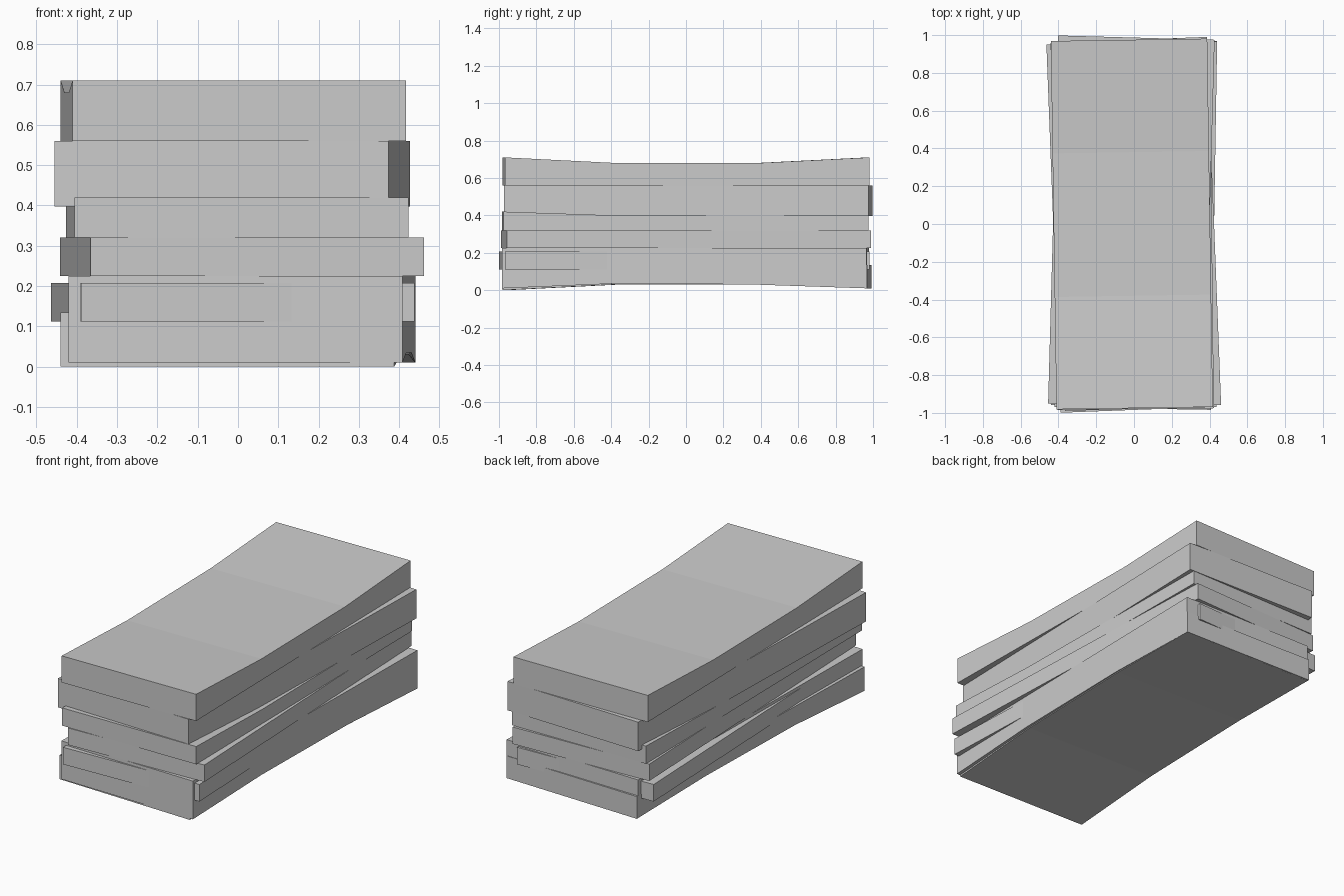
import bpy
import bmesh
from math import sin, cos

if "Cube" in bpy.data.objects:
    bpy.data.objects.remove(bpy.data.objects["Cube"])

HALF_W, HALF_L, BEND_Y = 0.414, 0.975, 0.38


def slab(name, cx, cy, turn, bottom, top):
    """Slightly turned slab; bottom/top give heights at front, middle, back."""
    bm = bmesh.new()
    stations = ((-HALF_L, 0), (-BEND_Y, 1), (BEND_Y, 1), (HALF_L, 2))
    rings = []
    for y, i in stations:
        ring = []
        for x, z in ((-HALF_W, bottom[i]), (HALF_W, bottom[i]),
                     (HALF_W, top[i]), (-HALF_W, top[i])):
            ring.append(bm.verts.new((cx + x * cos(turn) - y * sin(turn),
                                      cy + x * sin(turn) + y * cos(turn), z)))
        rings.append(ring)
    for a, b in zip(rings, rings[1:]):
        for k in range(4):
            n = (k + 1) % 4
            bm.faces.new((a[k], a[n], b[n], b[k]))
    bm.faces.new(rings[0])
    bm.faces.new(rings[-1])
    bmesh.ops.recalc_face_normals(bm, faces=bm.faces)
    mesh = bpy.data.meshes.new(name)
    bm.to_mesh(mesh)
    bm.free()
    obj = bpy.data.objects.new(name, mesh)
    bpy.context.collection.objects.link(obj)


def flat(z):
    return (z, z, z)


# Bottom slabs, hollowed underneath
slab("bottom_slab", 0.0, 0.005, -0.027, (0.0, 0.03, 0.01), flat(0.135))
slab("base_slab", 0.01, -0.002, -0.0166, (0.01, 0.035, 0.01), flat(0.225))
# Thin middle slabs, fanned around the stack
slab("inset_slab", -0.013, -0.009, 0.038, flat(0.112), flat(0.208))
slab("lower_middle_slab", 0.0095, 0.0, 0.039, flat(0.225), flat(0.32))
slab("upper_middle_slab", -0.002, -0.005, 0.011, flat(0.32), (0.42, 0.40, 0.42))
# Upper slabs, the last one sagging in the middle
slab("upper_slab", -0.014, 0.012, -0.0275, flat(0.397), flat(0.56))
slab("top_slab", -0.0115, 0.0, 0.0153, flat(0.56), (0.71, 0.68, 0.71))
